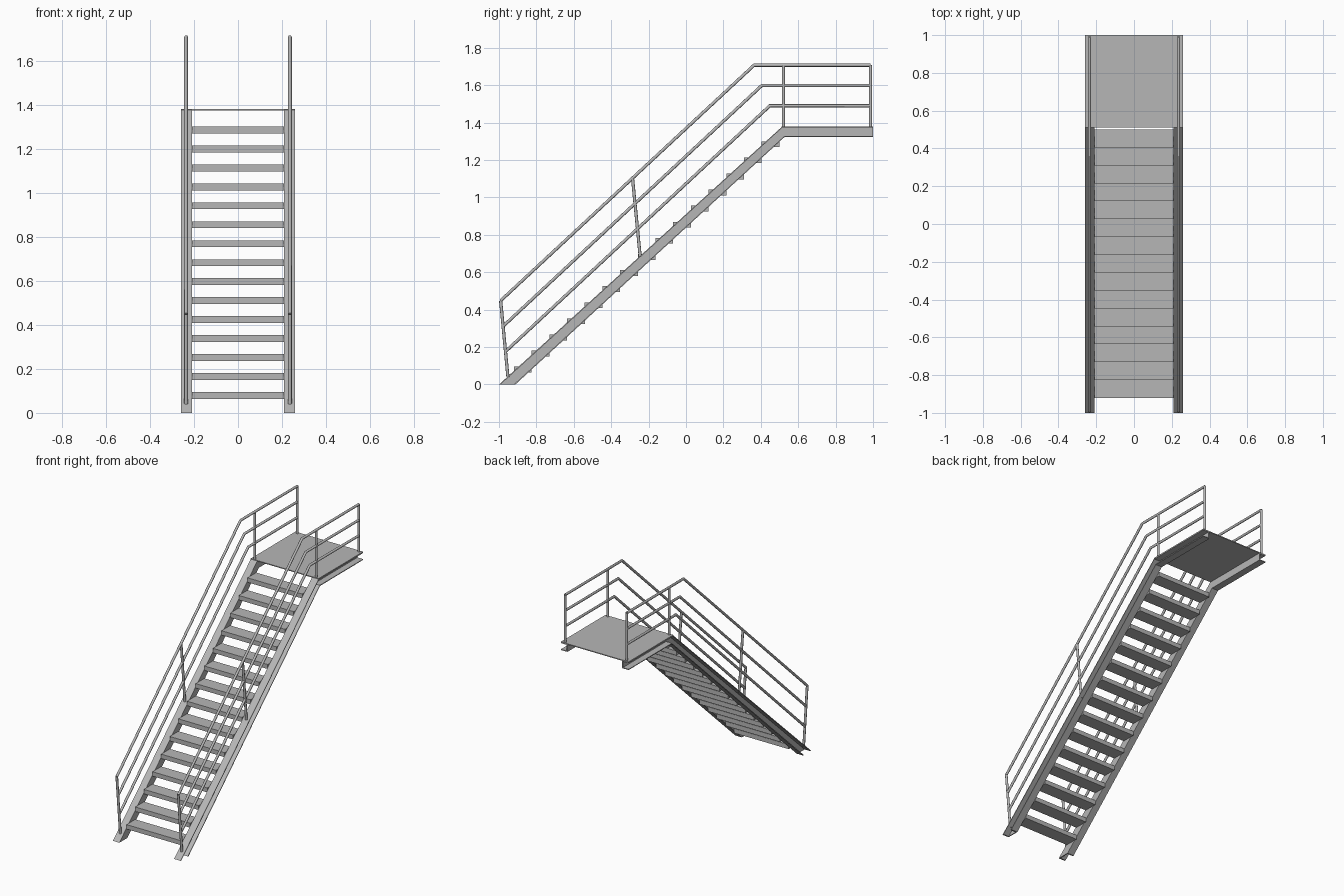
import bpy, bmesh, math
from mathutils import Vector

cube = bpy.data.objects.get("Cube")
if cube:
    bpy.data.objects.remove(cube, do_unlink=True)

steel = bpy.data.materials.new("grey_steel")
steel.use_nodes = True
colour = (0.47, 0.47, 0.47, 1)
steel.diffuse_color = colour
steel.node_tree.nodes["Principled BSDF"].inputs["Base Color"].default_value = colour


def add_object(name, bm, smooth=False):
    bmesh.ops.recalc_face_normals(bm, faces=bm.faces)
    mesh = bpy.data.meshes.new(name)
    bm.to_mesh(mesh)
    bm.free()
    mesh.materials.append(steel)
    obj = bpy.data.objects.new(name, mesh)
    bpy.context.collection.objects.link(obj)
    if smooth:
        bpy.ops.object.select_all(action='DESELECT')
        obj.select_set(True)
        bpy.context.view_layer.objects.active = obj
        bpy.ops.object.shade_smooth_by_angle(angle=math.radians(35))
    return obj


def box(name, lo, hi):
    bm = bmesh.new()
    bmesh.ops.create_cube(bm, size=1)
    for v in bm.verts:
        v.co = [l + (c + 0.5) * (h - l) for c, l, h in zip(v.co, lo, hi)]
    return add_object(name, bm)


def sweep(name, section, low, high, smooth=False):
    """Sweep (x, t) points between two (y, z) lines; t = 0 is low, 1 is high."""
    bm = bmesh.new()
    rings = []
    for a, b in zip(low, high):
        ring = []
        for x, t in section:
            p = Vector(a).lerp(Vector(b), t)
            ring.append(bm.verts.new((x, p.x, p.y)))
        rings.append(ring)
    n = len(section)
    for r, s in zip(rings, rings[1:]):
        for i in range(n):
            j = (i + 1) % n
            bm.faces.new((r[i], r[j], s[j], s[i]))
    bm.faces.new(rings[0])
    bm.faces.new(rings[-1])
    return add_object(name, bm, smooth)


def tube(name, x, path, radius=0.0085, sides=12):
    """Round tube along a (y, z) path, mitred at its corners."""
    pts = [Vector(p) for p in path]
    dirs = [(b - a).normalized() for a, b in zip(pts, pts[1:])]
    low, high = [], []
    for i, p in enumerate(pts):
        d0, d1 = dirs[max(i - 1, 0)], dirs[min(i, len(dirs) - 1)]
        d = (d0 + d1).normalized()
        off = Vector((-d.y, d.x)) * radius / d.dot(d1)
        low.append(p - off)
        high.append(p + off)
    angles = [2 * math.pi * i / sides for i in range(sides)]
    section = [(x + radius * math.cos(a), 0.5 + 0.5 * math.sin(a)) for a in angles]
    return sweep(name, section, low, high, True)


DECK = 1.38
INNER, OUTER, RAIL_X = 0.21, 0.26, 0.236
WALL, FLANGE = 0.006, 0.1

# Stringer edges run up the flight, then level under the landing
stringer_low = [(-0.912, 0), (0.527, 1.323), (1, 1.323)]
stringer_high = [(-1, 0), (0.511, 1.376), (1, 1.376)]
channel = [(INNER, 0), (OUTER, 0), (OUTER, FLANGE), (INNER + WALL, FLANGE),
           (INNER + WALL, 1 - FLANGE), (OUTER, 1 - FLANGE), (OUTER, 1), (INNER, 1)]

rails = {
    "top_rail": [(-0.991, 0.448), (0.364, 1.707), (0.987, 1.707)],
    "middle_rail": [(-0.977, 0.312), (0.405, 1.598), (0.987, 1.598)],
    "lower_rail": [(-0.963, 0.178), (0.448, 1.490), (0.987, 1.490)],
}
posts = {
    "bottom_post": [(-0.952, 0.04), (-0.991, 0.448)],
    "middle_post": [(-0.245, 0.685), (-0.286, 1.104)],
    "landing_post": [(0.521, 1.375), (0.521, 1.707)],
    "end_post": [(0.987, 1.375), (0.987, 1.707)],
}

# Both sides: outward-facing channel and handrail
for side, label in ((1, "left"), (-1, "right")):
    sweep(label + "_stringer", [(side * x, t) for x, t in channel],
          stringer_low, stringer_high)
    for name, path in (rails | posts).items():
        tube(label + "_" + name, side * RAIL_X, path)

# Treads
for i in range(15):
    y, z = -0.92 + 0.0946 * i, 0.095 + 0.0861 * i
    box(f"tread_{i + 1}", (-INNER, y, z - 0.031), (INNER, y + 0.095, z))

# Landing plate
box("landing_plate", (-OUTER, 0.511, DECK - 0.006), (OUTER, 1, DECK))
